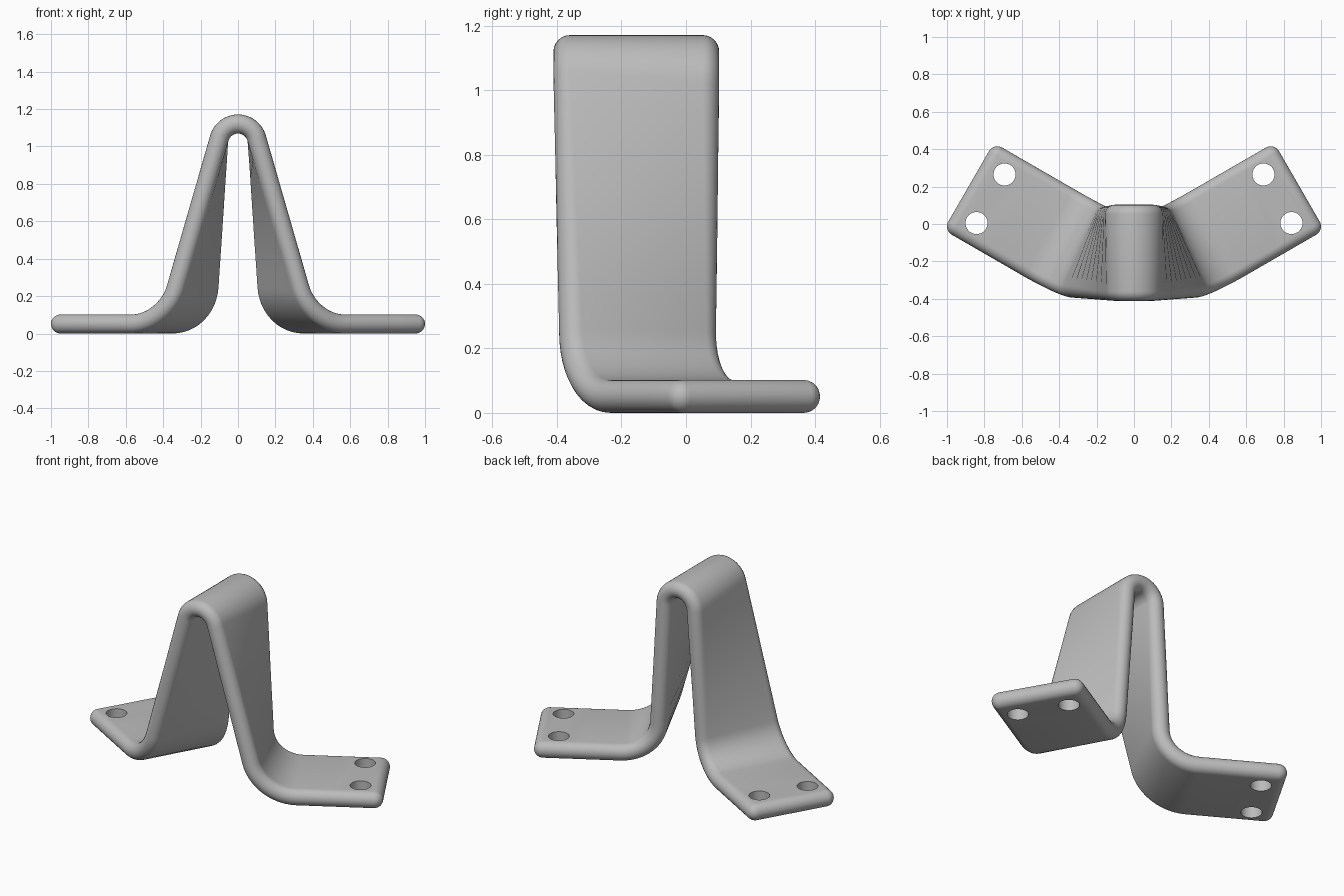
import bpy, bmesh, math
from mathutils import Vector

if "Cube" in bpy.data.objects:
    bpy.data.objects.remove(bpy.data.objects["Cube"])

RAD = 0.051                      # half the plate thickness, also the edge rounding
TURN = math.radians(30)          # plan rotation of the mounting feet
OUT = Vector((math.cos(TURN), math.sin(TURN), 0))
ACROSS = Vector((-OUT.y, OUT.x, 0))
FRONT_END = Vector((0.949, -0.013, RAD))
BACK_END = FRONT_END + ACROSS * 0.436


def edge_path(end, y, lean):
    """Half of one long edge: arch, leg, bend and foot."""
    lean = math.radians(lean)
    path = []
    for i in range(13):
        a = math.pi / 2 + (lean - math.pi / 2) * i / 12
        path.append(Vector((0.104 * math.cos(a), y, 1.016 + 0.104 * math.sin(a))))
    top, corner = path[-1], end - OUT * 0.65
    up = corner + (top - corner).normalized() * 0.2
    flat = corner + OUT * 0.21
    path += [top.lerp(up, i / 8) for i in range(1, 8)]
    for i in range(13):          # circular bend as a weighted curve
        t = i / 12
        a, b, c = (1 - t) ** 2, 1.5 * t * (1 - t), t * t
        path.append((up * a + corner * b + flat * c) / (a + b + c))
    return path + [flat.lerp(end, i / 4) for i in range(1, 5)]


def whole(path):
    """Mirror a half path into the full strip edge."""
    return [Vector((-p.x, p.y, p.z)) for p in reversed(path[1:])] + path


front = whole(edge_path(FRONT_END, -0.36, 16))
back = whole(edge_path(BACK_END, 0.052, 4))
last = len(front) - 1

# Sections: edge centres, tangents and rounding radius
sections = []
for i, (f, b) in enumerate(zip(front, back)):
    lo, hi = max(i - 1, 0), min(i + 1, last)
    sections.append((f, b, (front[hi] - front[lo]).normalized(),
                     (back[hi] - back[lo]).normalized(), RAD))

# Rounded end caps
right_cap, left_cap = [], []
for i in range(1, 9):
    a = math.pi / 2 * i / 8
    for cap, k in ((right_cap, last), (left_cap, 0)):
        f, b, tf, tb, r = sections[k]
        shift = tf * RAD * math.sin(a) * (1 if k else -1)
        cap.append((f + shift, b + shift, tf, tb, RAD * math.cos(a)))
sections = left_cap[::-1] + sections + right_cap

# Skin the strip
bm = bmesh.new()
rings = []
for f, b, tf, tb, r in sections:
    width = (b - f).normalized()
    ring = []
    for centre, tangent, side in ((f, tf, -1), (b, tb, 1)):
        normal = width.cross(tangent).normalized()
        outward = tangent.cross(normal).normalized() * side
        for j in range(13):
            a = math.pi * j / 12
            ring.append(bm.verts.new(centre + outward * r * math.sin(a)
                                     + normal * r * math.cos(a) * side))
    rings.append(ring)
count = len(rings[0])
for p, q in zip(rings, rings[1:]):
    for j in range(count):
        k = (j + 1) % count
        bm.faces.new((p[j], p[k], q[k], q[j]))
bmesh.ops.remove_doubles(bm, verts=bm.verts[:], dist=0.0002)
bmesh.ops.recalc_face_normals(bm, faces=bm.faces[:])
mesh = bpy.data.meshes.new("bent_bracket")
bm.to_mesh(mesh)
bm.free()
bracket = bpy.data.objects.new("bent_bracket", mesh)
bpy.context.collection.objects.link(bracket)

# Plain grey metal
grey = bpy.data.materials.new("grey_metal")
grey.use_nodes = True
colour = (0.5, 0.5, 0.5, 1)
grey.diffuse_color = colour
grey.node_tree.nodes["Principled BSDF"].inputs["Base Color"].default_value = colour
mesh.materials.append(grey)

# Bolt holes, two in each foot
bpy.context.view_layer.objects.active = bracket
for side in (-1, 1):
    for x, y in ((0.692, 0.265), (0.842, 0.005)):
        bpy.ops.mesh.primitive_cylinder_add(vertices=40, radius=0.059, depth=0.4,
                                            location=(side * x, y, 0.05))
        cutter = bpy.context.object
        cutter.name = "hole_cutter"
        cutter.hide_render = True
        cutter.data.materials.append(grey)
        bpy.context.view_layer.objects.active = bracket
        cut = bracket.modifiers.new("bolt_hole", "BOOLEAN")
        cut.operation, cut.solver, cut.object = "DIFFERENCE", "EXACT", cutter
        bpy.ops.object.modifier_apply(modifier=cut.name)
        bpy.data.objects.remove(cutter)

bpy.ops.object.select_all(action="DESELECT")
bracket.select_set(True)
bpy.context.view_layer.objects.active = bracket
bpy.ops.object.shade_smooth_by_angle(angle=math.radians(35))
